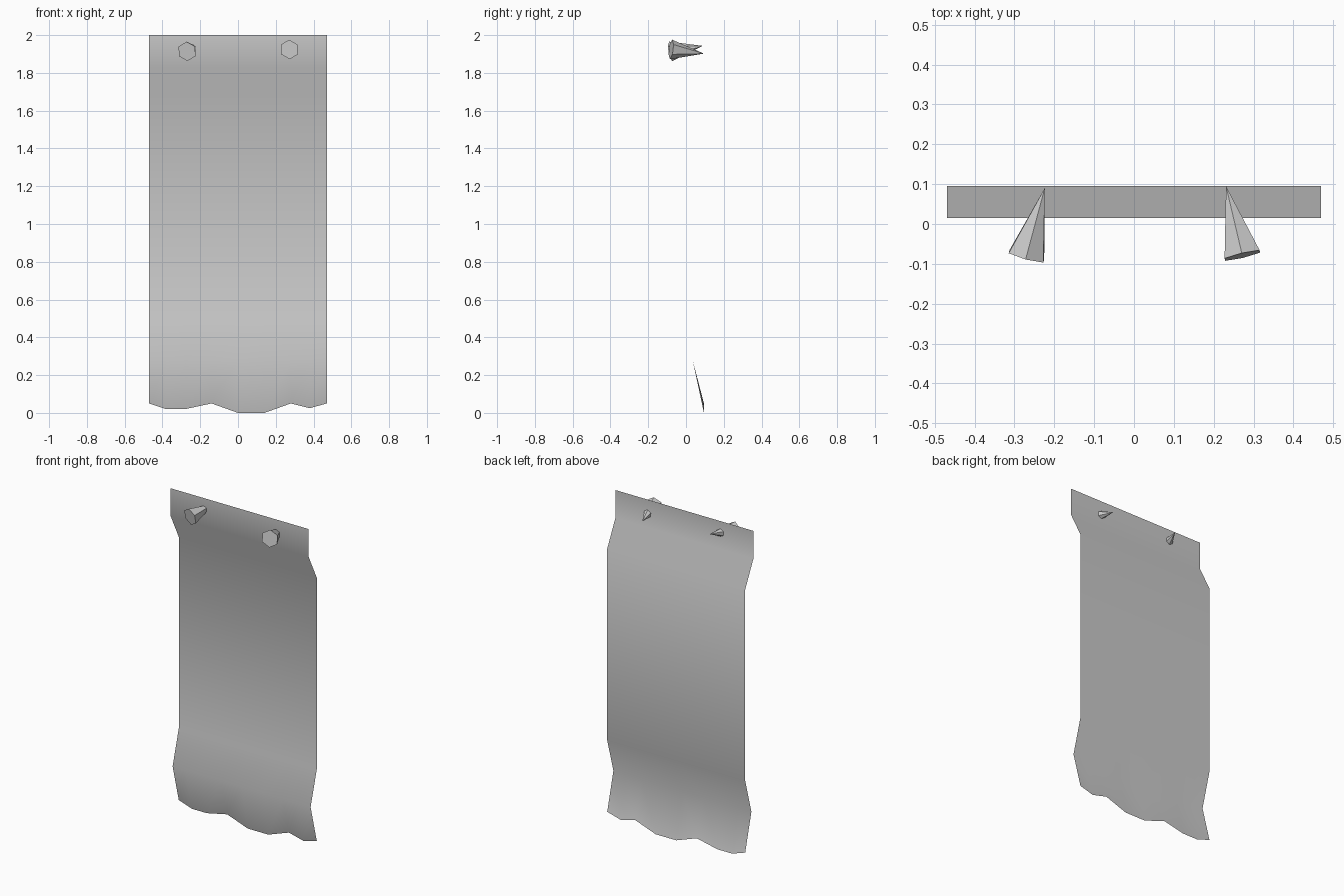
import bpy, bmesh
from mathutils import Vector, Matrix

cube = bpy.data.objects.get("Cube")
if cube:
    bpy.data.objects.remove(cube, do_unlink=True)


def make_material(name, colour):
    mat = bpy.data.materials.new(name)
    mat.use_nodes = True
    mat.diffuse_color = colour
    mat.node_tree.nodes["Principled BSDF"].inputs["Base Color"].default_value = colour
    return mat


grey = make_material("plain grey", (0.6, 0.6, 0.6, 1))


def make_object(name, bm, smooth):
    mesh = bpy.data.meshes.new(name)
    for face in bm.faces:
        face.smooth = smooth
    bm.to_mesh(mesh)
    bm.free()
    mesh.materials.append(grey)
    obj = bpy.data.objects.new(name, mesh)
    bpy.context.collection.objects.link(obj)
    return obj


# Hanging cloth: a single wavy sheet with a ragged lower hem
hem = [(-0.47, 0.05), (-0.38, 0.02), (-0.28, 0.02), (-0.14, 0.05), (0, 0.0),
       (0.14, 0.0), (0.28, 0.05), (0.38, 0.025), (0.47, 0.05)]
folds = [(0.035, 0.28), (0.095, 0.49), (0.095, 1.67), (0.015, 1.83), (0.015, 2.0)]
bm = bmesh.new()
rows = [[bm.verts.new((x, 0.095, z)) for x, z in hem]]
for y, z in folds:
    rows.append([bm.verts.new((x, y, z)) for x, _ in hem])
for low, high in zip(rows, rows[1:]):
    for i in range(len(hem) - 1):
        bm.faces.new((low[i], low[i + 1], high[i + 1], high[i]))
make_object("hanging_cloth", bm, True)


# Six-sided spikes driven through the top of the cloth
def spike(name, head, tip):
    head, tip = Vector(head), Vector(tip)
    axis = (tip - head).normalized()
    side = Vector((0, 0, 1)).cross(axis).normalized()
    turn = Matrix((side, axis.cross(side), axis)).transposed().to_4x4()
    bm = bmesh.new()
    bmesh.ops.create_cone(bm, cap_ends=True, segments=6, radius1=0.052, radius2=0,
                          depth=(tip - head).length,
                          matrix=Matrix.Translation((head + tip) / 2) @ turn)
    bmesh.ops.remove_doubles(bm, verts=bm.verts, dist=0.0001)
    make_object(name, bm, False)


spike("right_spike", (-0.27, -0.081, 1.914), (-0.224, 0.09, 1.943))
spike("left_spike", (0.272, -0.079, 1.924), (0.231, 0.095, 1.902))
